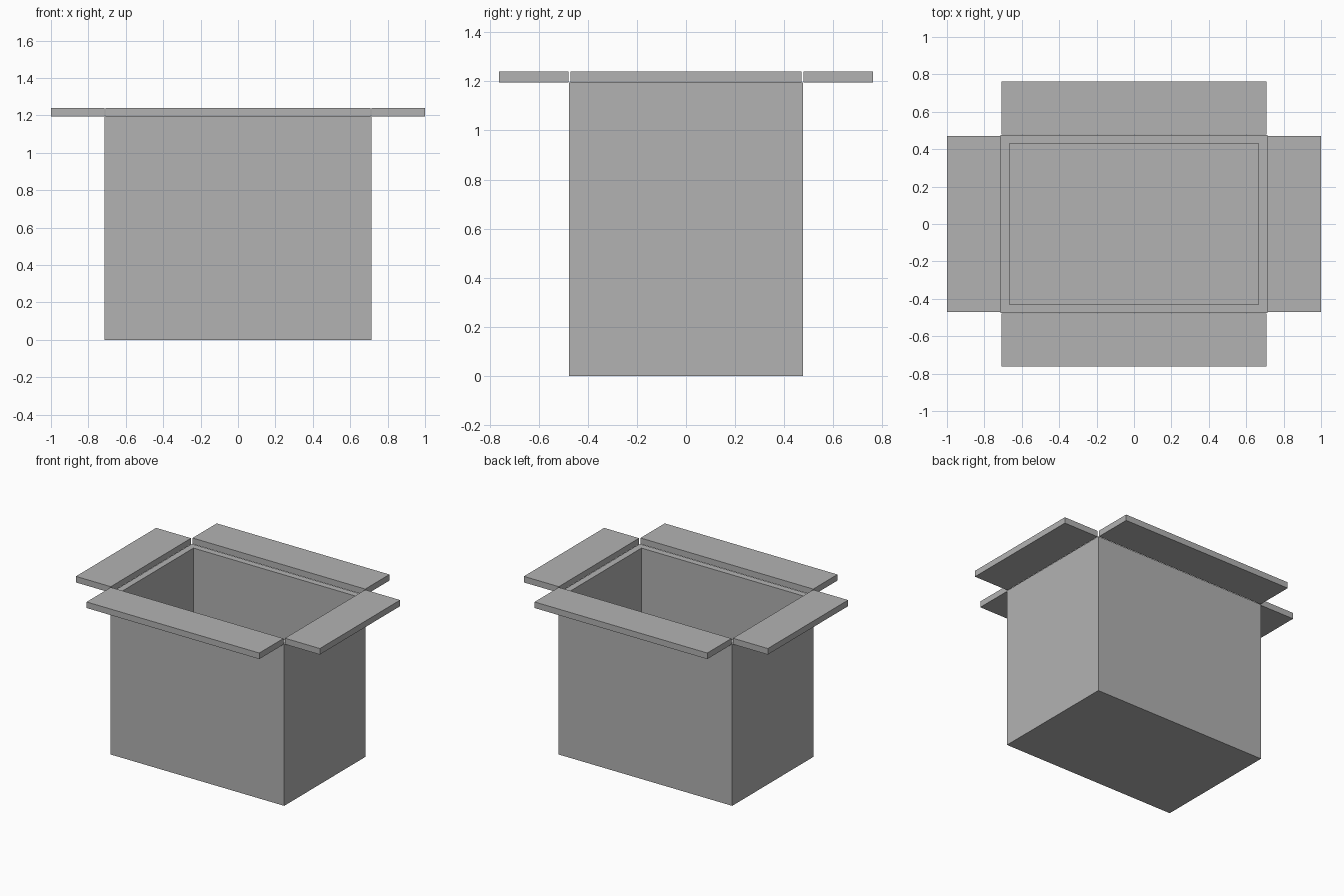
import bpy
import bmesh
from mathutils import Vector

cube = bpy.data.objects.get("Cube")
if cube:
    bpy.data.objects.remove(cube, do_unlink=True)

# Single flat colour
grey = bpy.data.materials.new("plain grey")
grey.use_nodes = True
colour = (0.448, 0.448, 0.448, 1)
grey.diffuse_color = colour
grey.node_tree.nodes["Principled BSDF"].inputs["Base Color"].default_value = colour

# Overall sizes
HALF_X, HALF_Y, RIM = 0.713, 0.477, 1.195
WALL = 0.047
TOP = 1.24


def block(bm, low, high):
    """Add an axis-aligned block between two corners."""
    low, high = Vector(low), Vector(high)
    verts = bmesh.ops.create_cube(bm, size=1)["verts"]
    bmesh.ops.scale(bm, vec=high - low, verts=verts)
    bmesh.ops.translate(bm, vec=(low + high) / 2, verts=verts)


def finish(bm, name):
    """Turn the bmesh into a named object."""
    mesh = bpy.data.meshes.new(name)
    bm.to_mesh(mesh)
    bm.free()
    mesh.materials.append(grey)
    obj = bpy.data.objects.new(name, mesh)
    bpy.context.collection.objects.link(obj)
    return obj


# Hollow open box: inset the top face for the rim, then push it down to the floor
bm = bmesh.new()
block(bm, (-HALF_X, -HALF_Y, 0), (HALF_X, HALF_Y, RIM))
bm.normal_update()
top = max(bm.faces, key=lambda f: f.calc_center_median().z)
bmesh.ops.inset_region(bm, faces=[top], thickness=WALL, use_even_offset=True)
inner = bmesh.ops.extrude_face_region(bm, geom=[top])["geom"]
bmesh.ops.translate(bm, vec=(0, 0, WALL - RIM),
                    verts=[g for g in inner if isinstance(g, bmesh.types.BMVert)])
if top.is_valid:
    bmesh.ops.delete(bm, geom=[top], context="FACES_ONLY")
bmesh.ops.recalc_face_normals(bm, faces=bm.faces[:])
finish(bm, "box_body")

# Four open flaps lying flat, level with the rim
for side, name in ((-1, "front_flap"), (1, "back_flap")):
    bm = bmesh.new()
    ys = sorted((side * (HALF_Y + 0.002), side * 0.762))
    block(bm, (-0.708, ys[0], RIM), (0.708, ys[1], TOP))
    finish(bm, name)

for side, name in ((-1, "right_flap"), (1, "left_flap")):
    bm = bmesh.new()
    xs = sorted((side * (HALF_X + 0.001), side))
    block(bm, (xs[0], -0.47, RIM), (xs[1], 0.47, TOP))
    finish(bm, name)
